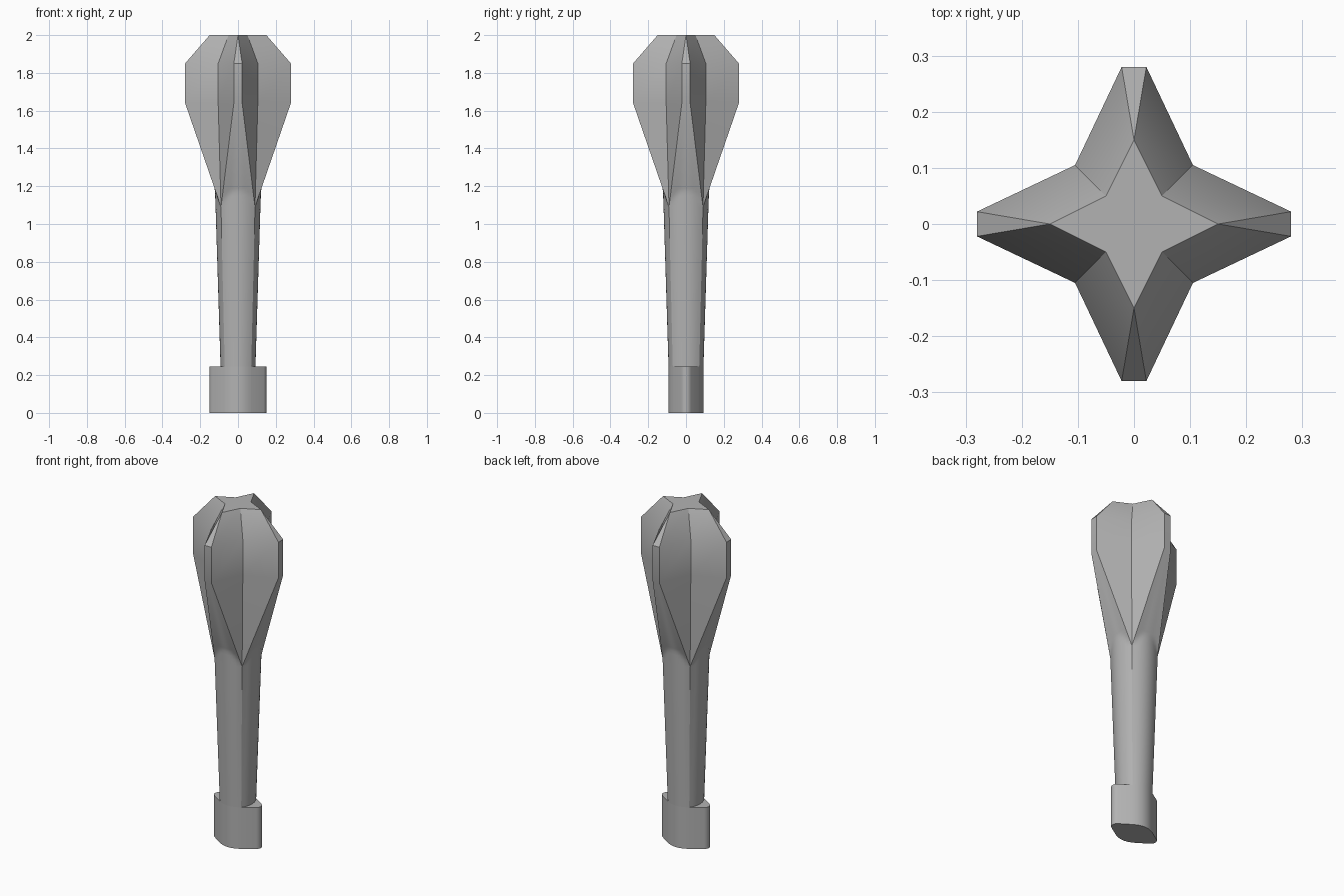
import bpy, bmesh, math
from mathutils import Matrix, Vector

cube = bpy.data.objects.get("Cube")
if cube:
    bpy.data.objects.remove(cube)

steel = bpy.data.materials.new("grey_steel")
steel.use_nodes = True
GREY = (0.45, 0.45, 0.45, 1)
steel.diffuse_color = GREY
steel.node_tree.nodes["Principled BSDF"].inputs["Base Color"].default_value = GREY

BULGE = 1.32      # how far a rounded side stands out beyond its corners
STEPS = 12


def bulged(x, corner):
    """Outward distance of a rounded side at sideways position x."""
    return corner * (BULGE - (BULGE - 1) * (x / corner) ** 2)


def finish(bm, name):
    bmesh.ops.remove_doubles(bm, verts=bm.verts, dist=0.0003)
    bmesh.ops.recalc_face_normals(bm, faces=bm.faces)
    for f in bm.faces:
        f.smooth = True
    for e in bm.edges:
        on_corner = all(abs(abs(v.co.x) - abs(v.co.y)) < 0.0005 for v in e.verts)
        e.smooth = e.calc_face_angle(math.pi) < math.radians(30) and not on_corner
    mesh = bpy.data.meshes.new(name)
    bm.to_mesh(mesh)
    bm.free()
    mesh.materials.append(steel)
    obj = bpy.data.objects.new(name, mesh)
    bpy.context.collection.objects.link(obj)
    return obj


def loft(bm, rings):
    rows = [[bm.verts.new(p) for p in ring] for ring in rings]
    for low, high in zip(rows, rows[1:]):
        for i in range(len(low)):
            j = (i + 1) % len(low)
            bm.faces.new((low[i], low[j], high[j], high[i]))
    return rows


# Shaft flaring into a four-pointed head: height, valley, point half width, point reach
KEYS = [(0.245, 0.07, 0.07, 0.07), (1.09, 0.09, 0.09, 0.09),
        (1.64, 0.105, 0.022, 0.28), (1.85, 0.105, 0.022, 0.28),
        (2.0, 0.05, 0.0, 0.15)]


def section(z):
    for a, b in zip(KEYS, KEYS[1:]):
        if z <= b[0]:
            t = (z - a[0]) / (b[0] - a[0])
            return [p + (q - p) * t for p, q in zip(a, b)]


def star_ring(z):
    _, valley, half, reach = section(z)
    ring = []
    for k in range(4):
        turn = Matrix.Rotation(k * math.pi / 2, 3, 'Z')
        side = [(-valley, valley)]
        for i in range(STEPS + 1):
            x = half * (2 * i / STEPS - 1)
            side.append((x, max(reach, bulged(x, valley))))
        ring += [turn @ Vector((x, -y, z)) for x, y in side]
    return ring


bm = bmesh.new()
heights = [0.245, 1.09, 1.11, 1.13, 1.15, 1.17, 1.19, 1.64, 1.85, 2.0]
rows = loft(bm, [star_ring(z) for z in heights])
bm.faces.new(rows[-1])
finish(bm, "shaft_and_star_head")

# Tang: rounded front and back, flats running to a rounded nose on each side
half_outline = []
for i in range(STEPS + 1):
    x = 0.07 * (2 * i / STEPS - 1)
    half_outline.append((x, -bulged(x, 0.07)))
half_outline += [(0.136, -0.027), (0.144, -0.019), (0.1485, -0.01), (0.15, 0),
                 (0.1485, 0.01), (0.144, 0.019), (0.136, 0.027)]
outline = half_outline + [(-x, -y) for x, y in half_outline]

bm = bmesh.new()
rows = loft(bm, [[(x, y, z) for x, y in outline] for z in (0, 0.245)])
bm.faces.new(rows[0][::-1])
bm.faces.new(rows[1])
tang = finish(bm, "tang")
